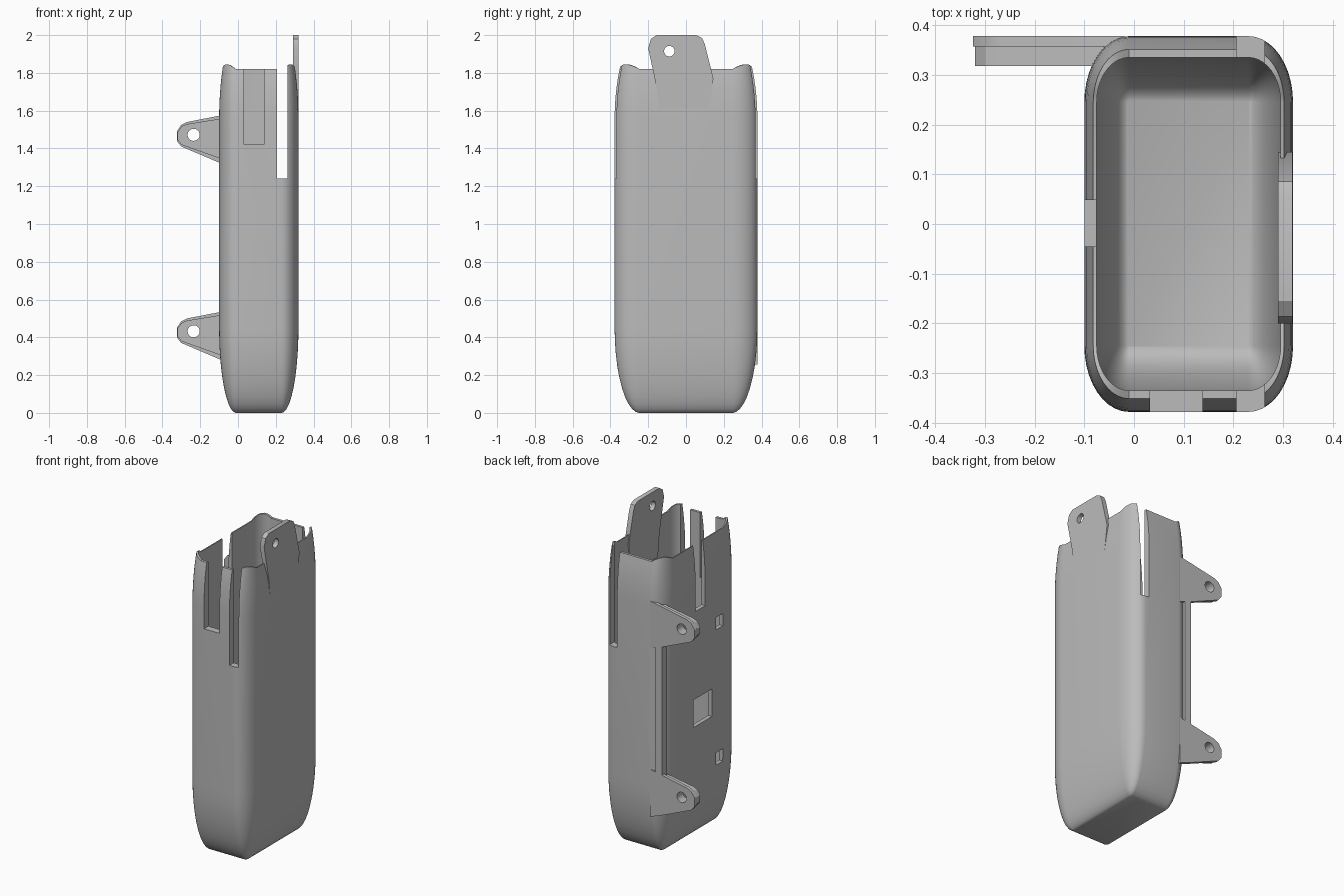
import bpy, bmesh, math

cube = bpy.data.objects.get("Cube")
if cube:
    bpy.data.objects.remove(cube)

grey = bpy.data.materials.new("plain grey")
grey.use_nodes = True
grey.diffuse_color = (0.5, 0.5, 0.5, 1)
grey.node_tree.nodes["Principled BSDF"].inputs["Base Color"].default_value = (0.5, 0.5, 0.5, 1)


def finish(name, bm):
    bmesh.ops.recalc_face_normals(bm, faces=bm.faces)
    mesh = bpy.data.meshes.new(name)
    bm.to_mesh(mesh)
    bm.free()
    mesh.materials.append(grey)
    obj = bpy.data.objects.new(name, mesh)
    bpy.context.collection.objects.link(obj)
    return obj


def box(name, x, y, z):
    bm = bmesh.new()
    bmesh.ops.create_cube(bm, size=1)
    for v in bm.verts:
        v.co = [lo + (c + 0.5) * (hi - lo) for c, (lo, hi) in zip(v.co, (x, y, z))]
    return finish(name, bm)


def prism(name, points, place, lo, hi):
    """Extrude a flat outline between lo and hi; place maps (a, b, depth) to xyz."""
    bm = bmesh.new()
    ends = [[bm.verts.new(place(a, b, d)) for a, b in points] for d in (lo, hi)]
    for end in ends:
        bm.faces.new(end)
    n = len(points)
    for i in range(n):
        j = (i + 1) % n
        bm.faces.new((ends[0][i], ends[0][j], ends[1][j], ends[1][i]))
    return finish(name, bm)


def activate(obj):
    bpy.ops.object.select_all(action='DESELECT')
    obj.select_set(True)
    bpy.context.view_layer.objects.active = obj


def cut(obj, cutters):
    activate(obj)
    for c in cutters:
        mod = obj.modifiers.new("cut", 'BOOLEAN')
        mod.operation, mod.solver, mod.object = 'DIFFERENCE', 'EXACT', c
        bpy.ops.object.modifier_apply(modifier=mod.name)
        bpy.data.objects.remove(c)


def smooth(obj):
    activate(obj)
    bpy.ops.object.shade_smooth_by_angle(angle=math.radians(30))


def circle(a, b, r, n=24):
    return [(a + r * math.cos(i * math.tau / n), b + r * math.sin(i * math.tau / n)) for i in range(n)]


def along_x(a, b, d):
    return (d, a, b)


def along_y(a, b, d):
    return (a, d, b)


# Hollow body: a rounded box skin, lofted up the outside and back down the inside
CX, HX, HY = 0.11, 0.12, 0.245
OUTER, INNER = (0.09, 0.133), (0.065, 0.09)
ZR, RIM, STEPS, ARC = 0.45, 1.82, 10, 10


def ring(bm, radii, s, z, bump=0):
    verts = []
    for q, (sx, sy) in enumerate(((1, 1), (-1, 1), (-1, -1), (1, -1))):
        for k in range(ARC + 1):
            t = k / ARC * math.pi / 2
            a = t + q * math.pi / 2
            verts.append(bm.verts.new((CX + sx * HX + radii[0] * s * math.cos(a),
                                       sy * HY + radii[1] * s * math.sin(a),
                                       z + bump * math.sin(2 * t))))
    return verts


bm = bmesh.new()
rings = []
for i in range(STEPS + 1):
    a = i / STEPS * math.pi / 2
    rings.append(ring(bm, OUTER, max(math.sin(a), 0.03), ZR * (1 - math.cos(a))))
top = math.asin((RIM - 2 + ZR) / ZR)
for i in range(7):
    a = top * i / 6
    rings.append(ring(bm, OUTER, math.cos(a), 2 - ZR + ZR * math.sin(a), 0.025 * (i / 6) ** 2))
rings.append(ring(bm, INNER, 1, RIM, 0.025))
for i in range(STEPS + 1):
    a = i / STEPS * math.pi / 2
    rings.append(ring(bm, INNER, max(math.cos(a), 0.03), 0.05 + 0.32 * (1 - math.sin(a))))
n = len(rings[0])
for r0, r1 in zip(rings, rings[1:]):
    for i in range(n):
        j = (i + 1) % n
        bm.faces.new((r0[i], r0[j], r1[j], r1[i]))
bm.faces.new(rings[0])
bm.faces.new(rings[-1])
body = finish("body_shell", bm)

# Slots open at the rim, and windows in the side wall
side = (-0.2, 0.0)
cut(body, [
    box("through_slot", (0.206, 0.263), (-0.6, 0.6), (1.24, 2.2)),
    box("front_slot", (0.032, 0.138), (-0.6, -0.2), (1.42, 2.2)),
    box("side_slot", side, (-0.045, 0.048), (1.42, 2.2)),
    box("large_window", side, (-0.11, 0.07), (0.71, 0.88)),
    box("upper_window", side, (-0.217, -0.15), (1.23, 1.306)),
    box("lower_window", side, (-0.217, -0.15), (0.393, 0.47)),
])
smooth(body)

# Hanging tab on the wide wall
tab = prism("hanging_tab", [(-0.2, 1.93), (-0.186, 1.98), (-0.155, 2), (0.055, 2), (0.085, 1.985),
                            (0.1, 1.95), (0.145, 1.77), (0.12, 1.58), (-0.14, 1.58), (-0.155, 1.72)],
            along_x, 0.29, 0.319)
cut(tab, [prism("tab_hole", circle(-0.088, 1.915, 0.028), along_x, 0.2, 0.4)])
smooth(tab)

# Two stepped mounting ears on the back corner
for label, z in (("lower", 0.43), ("upper", 1.47)):
    plate = [(-0.02, 0.118), (-0.1, 0.103), (-0.27, 0.07), (-0.3, 0.055), (-0.324, 0.02),
             (-0.324, -0.03), (-0.3, -0.06), (-0.1, -0.145), (-0.02, -0.175)]
    web = [(max(min(x, -0.06), -0.32), b * 0.84) for x, b in plate]
    for part, outline, lo, hi in (("plate", plate, 0.357, 0.378), ("web", web, 0.318, 0.357)):
        ear = prism(f"{label}_ear_{part}", [(x, z + b) for x, b in outline], along_y, lo, hi)
        cut(ear, [prism("ear_hole", circle(-0.235, z + 0.002, 0.032), along_y, 0.2, 0.5)])
        smooth(ear)

# Square corner rib joining the ears
box("corner_rib", (-0.1, -0.055), (0.33, 0.377), (0.45, 1.45))
